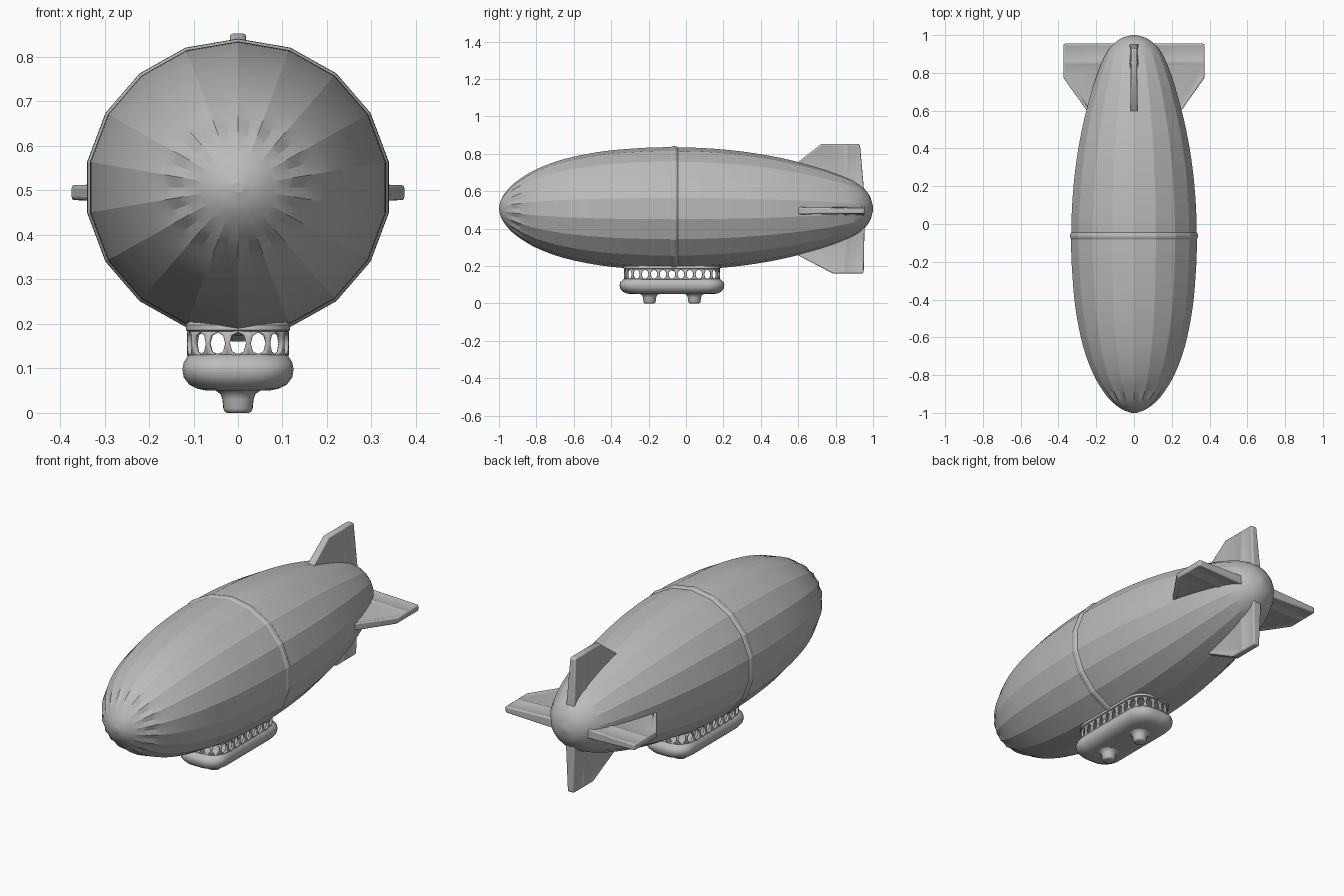
import bpy
import bmesh
import math
from mathutils import Vector

cube = bpy.data.objects.get("Cube")
if cube:
    bpy.data.objects.remove(cube)

grey = bpy.data.materials.new("soft grey")
grey.use_nodes = True
grey.diffuse_color = (0.5, 0.5, 0.5, 1)
grey.node_tree.nodes["Principled BSDF"].inputs["Base Color"].default_value = (0.5, 0.5, 0.5, 1)


def finish(name, bm, angle=30):
    """Turn a bmesh into a shaded, coloured object."""
    bmesh.ops.recalc_face_normals(bm, faces=bm.faces)
    mesh = bpy.data.meshes.new(name)
    bm.to_mesh(mesh)
    bm.free()
    mesh.materials.append(grey)
    obj = bpy.data.objects.new(name, mesh)
    bpy.context.collection.objects.link(obj)
    bpy.ops.object.select_all(action="DESELECT")
    obj.select_set(True)
    bpy.context.view_layer.objects.active = obj
    bpy.ops.object.shade_smooth_by_angle(angle=math.radians(angle))
    return obj


def loft(rings, caps=True):
    """Skin a list of equally sized closed rings."""
    bm = bmesh.new()
    loops = [[bm.verts.new(p) for p in ring] for ring in rings]
    n = len(loops[0])
    for a, b in zip(loops, loops[1:]):
        for i in range(n):
            j = (i + 1) % n
            bm.faces.new((a[i], a[j], b[j], b[i]))
    if caps:
        bm.faces.new(loops[0])
        bm.faces.new(loops[-1])
    return bm


def rounded_ring(hx, hy, z, n, y0=-0.075):
    """Rounded rectangle sampled at n equal steps, centred on a lengthwise axis."""
    r = min(0.085, hx * 0.8)
    path = []
    for q, (sx, sy) in enumerate([(1, -1), (1, 1), (-1, 1), (-1, -1)]):
        for k in range(13):
            t = math.radians(-90 + 90 * q + 7.5 * k)
            path.append(Vector((sx * (hx - r) + r * math.cos(t),
                                y0 + sy * (hy - r) + r * math.sin(t), z)))
    start = Vector((0, y0 - hy, z))
    path = [start] + path + [start]
    lengths = [(b - a).length for a, b in zip(path, path[1:])]
    step = sum(lengths) / n
    ring, seg, passed = [], 0, 0
    for i in range(n):
        d = (i + 0.5) * step
        while passed + lengths[seg] < d:
            passed += lengths[seg]
            seg += 1
        ring.append(path[seg].lerp(path[seg + 1], (d - passed) / lengths[seg]))
    return ring


# Hull: eighteen flat gores, a raised seam and gathered cloth at the nose
AXIS = 0.507
PROFILE = [(-1, 0.012), (-0.985, 0.055), (-0.95, 0.105), (-0.9, 0.15), (-0.8, 0.21),
           (-0.65, 0.265), (-0.45, 0.305), (-0.25, 0.323), (-0.1, 0.328), (0.1, 0.323),
           (0.3, 0.305), (0.5, 0.272), (0.7, 0.222), (0.85, 0.17), (0.93, 0.127),
           (0.98, 0.072), (1, 0.012)]


def spline(points, steps):
    """Smooth curve through the points."""
    pts = [Vector(p) for p in points]
    pts = [2 * pts[0] - pts[1]] + pts + [2 * pts[-1] - pts[-2]]
    out = []
    for a, b, c, d in zip(pts, pts[1:], pts[2:], pts[3:]):
        for k in range(steps):
            t = k / steps
            out.append(0.5 * (2 * b + (c - a) * t + (2 * a - 5 * b + 4 * c - d) * t * t
                              + (3 * b - a - 3 * c + d) * t ** 3))
    return out + [pts[-2]]


stations = [(p.x, p.y) for p in spline(PROFILE, 4)]
stations = [s for s in stations if not -0.09 < s[0] < -0.03]
stations += [(-0.06 + off, 0.327 + up) for off, up in
             [(-0.022, 0.001), (-0.012, 0.006), (0, 0.007), (0.01, 0.004), (0.016, -0.001)]]
stations.sort()
hull_rings = []
for y, r in stations:
    ring = []
    gather = 0.05 * math.exp(-((y + 0.91) / 0.055) ** 2)
    for i in range(36):
        t = math.radians(10 * i)
        rr = r
        if i % 2:
            rr *= math.cos(math.radians(10)) * (1 - gather)
        ring.append((rr * 1.03 * math.sin(t), y, AXIS + rr * math.cos(t)))
    hull_rings.append(ring)
finish("hull", loft(hull_rings), 17)


# Tail fins: tapered plates with two recessed panels on each side
def fin(name, out, side, front, tip, rear, centre):
    out, side = Vector(out), Vector(side)
    slope = (tip - 0.25) / (front - 0.6)
    root_front = front - (tip - 0.17) / slope
    outline = [(root_front, 0.17), (front, tip), (0.855, tip),
               (rear, tip), (0.955, 0.06), (0.855, 0.06)]
    bm = bmesh.new()
    sides = []
    for s in (-1, 1):
        sides.append([bm.verts.new(Vector((0, y, centre)) + out * d
                                   + side * s * (0.033 - 0.035 * d))
                      for y, d in outline])
    panels = []
    for v in sides:
        panels.append(bm.faces.new([v[i] for i in (0, 1, 2, 5)]))
        panels.append(bm.faces.new([v[i] for i in (2, 3, 4, 5)]))
    a, b = sides
    for i in range(6):
        j = (i + 1) % 6
        bm.faces.new((a[i], a[j], b[j], b[i]))
    bmesh.ops.recalc_face_normals(bm, faces=bm.faces)
    bmesh.ops.inset_individual(bm, faces=panels, thickness=0.02, depth=-0.007)
    obj = finish(name, bm, 40)
    bevel = obj.modifiers.new("rounded rim", "BEVEL")
    bevel.width = 0.012
    bevel.segments = 3
    bevel.limit_method = "ANGLE"
    bevel.angle_limit = math.radians(40)


fin("top_fin", (0, 0, 1), (1, 0, 0), 0.725, 0.346, 0.93, AXIS)
fin("bottom_fin", (0, 0, -1), (1, 0, 0), 0.785, 0.347, 0.95, AXIS)
fin("left_fin", (1, 0, 0), (0, 0, 1), 0.775, 0.374, 0.955, 0.495)
fin("right_fin", (-1, 0, 0), (0, 0, 1), 0.775, 0.374, 0.955, 0.495)

# Gondola tub
tub = [(0.05, 0.07, 0.225), (0.054, 0.09, 0.245), (0.064, 0.11, 0.265),
       (0.08, 0.122, 0.277), (0.098, 0.125, 0.28), (0.113, 0.122, 0.277),
       (0.125, 0.115, 0.264), (0.133, 0.107, 0.252)]
finish("gondola_tub", loft([rounded_ring(hx, hy, z, 64) for z, hx, hy in tub]), 50)

# Open window frames around the cabin
bm = loft([rounded_ring(0.115, 0.257, z, 28) for z in (0.125, 0.187)], caps=False)
bmesh.ops.recalc_face_normals(bm, faces=bm.faces)
panes = list(bm.faces)
bmesh.ops.inset_individual(bm, faces=panes, thickness=0.0065)
bmesh.ops.delete(bm, geom=panes, context="FACES")
frames = finish("window_frames", bm, 60)
solid = frames.modifiers.new("thickness", "SOLIDIFY")
solid.thickness = 0.014
solid.offset = -1
round_off = frames.modifiers.new("rounding", "SUBSURF")
round_off.levels = round_off.render_levels = 1

# Rail joining the cabin to the hull
rail = [(0.182, 0.11, 0.252), (0.186, 0.117, 0.259), (0.198, 0.117, 0.259), (0.21, 0.107, 0.25)]
finish("cabin_rail", loft([rounded_ring(hx, hy, z, 64) for z, hx, hy in rail]), 40)

# Two landing feet under the tub
FOOT = [(0.056, 0.062), (0.05, 0.05), (0.042, 0.039), (0.03, 0.035),
        (0.01, 0.033), (0.003, 0.03), (0, 0.024)]
for name, y in (("front_foot", -0.195), ("rear_foot", 0.045)):
    rings = [[(r * math.cos(t * math.pi / 12), y + r * math.sin(t * math.pi / 12), z)
              for t in range(24)] for z, r in FOOT]
    finish(name, loft(rings), 50)
